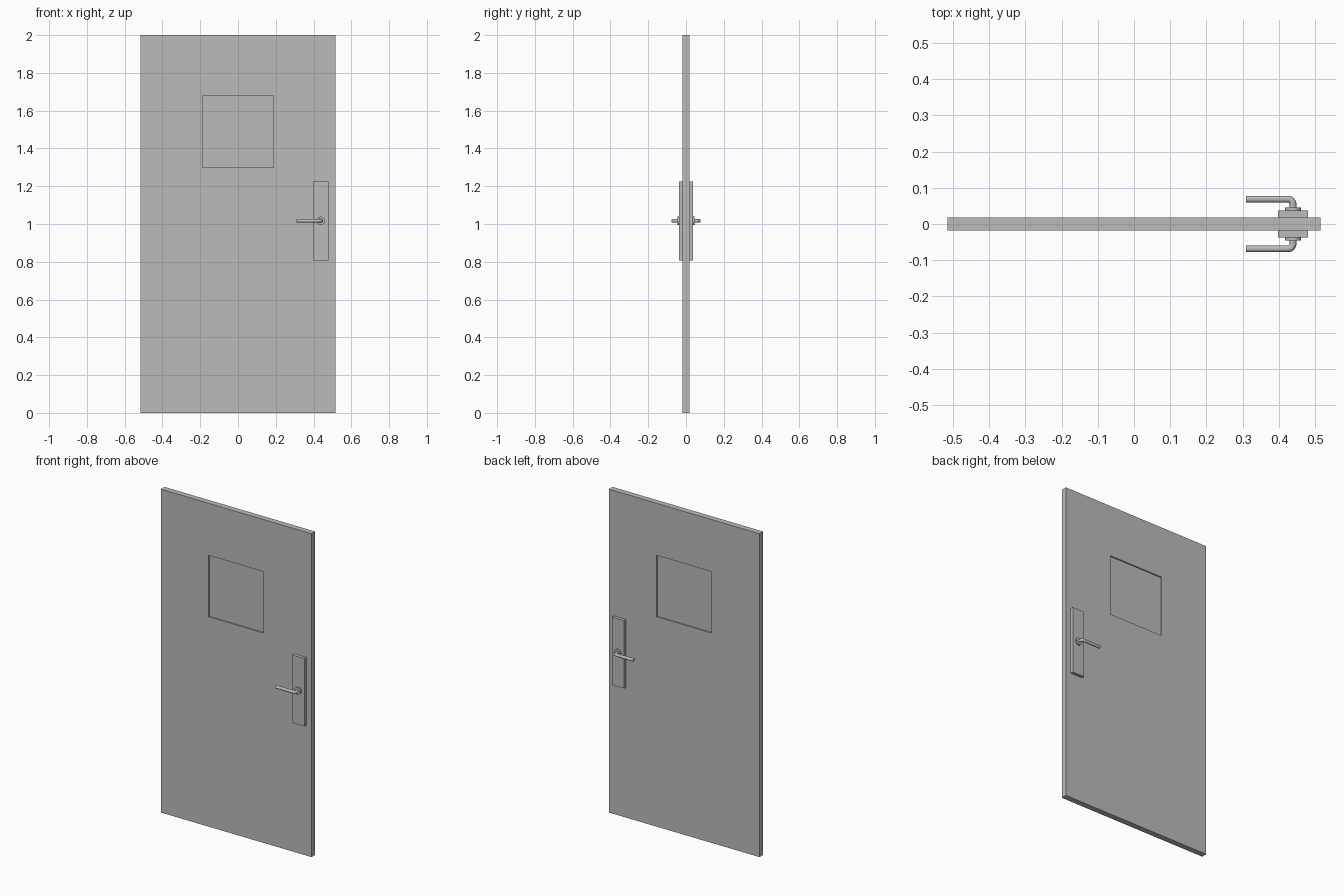
import bpy, bmesh
from math import sin, cos, pi, radians
from mathutils import Vector, Matrix

old = bpy.data.objects.get("Cube")
if old:
    bpy.data.objects.remove(old, do_unlink=True)

GREY = (0.5, 0.5, 0.5, 1)
grey = bpy.data.materials.new("plain grey")
grey.use_nodes = True
grey.diffuse_color = GREY
grey.node_tree.nodes["Principled BSDF"].inputs["Base Color"].default_value = GREY

HALF_W, HALF_T, HEIGHT = 0.515, 0.018, 2.0
WIN_X, WIN_LOW, WIN_HIGH, WIN_DEPTH = 0.188, 1.298, 1.678, 0.008
PLATE_X, PLATE_Z, PLATE_OUT = 0.439, 1.016, 0.037
LEVER_Z, LEVER_R, LEVER_Y, LEVER_END = 1.017, 0.0095, 0.0685, 0.309


def finish(bm, name):
    mesh = bpy.data.meshes.new(name)
    bmesh.ops.recalc_face_normals(bm, faces=bm.faces[:])
    bm.to_mesh(mesh)
    bm.free()
    obj = bpy.data.objects.new(name, mesh)
    bpy.context.collection.objects.link(obj)
    mesh.materials.append(grey)
    return obj


def box(size, centre):
    bm = bmesh.new()
    bmesh.ops.create_cube(bm, size=1, matrix=Matrix.Translation(centre) @ Matrix.Diagonal((*size, 1)))
    return bm


def smooth(obj):
    bpy.ops.object.select_all(action='DESELECT')
    obj.select_set(True)
    bpy.context.view_layer.objects.active = obj
    bpy.ops.object.shade_smooth_by_angle(angle=radians(35))


# Door slab with a shallow window recess on both faces
bm = box((2 * HALF_W, 2 * HALF_T, HEIGHT), (0, 0, HEIGHT / 2))
for point, normal in (((-WIN_X, 0, 0), (1, 0, 0)), ((WIN_X, 0, 0), (1, 0, 0)),
                      ((0, 0, WIN_LOW), (0, 0, 1)), ((0, 0, WIN_HIGH), (0, 0, 1))):
    bmesh.ops.bisect_plane(bm, geom=bm.verts[:] + bm.edges[:] + bm.faces[:],
                           plane_co=point, plane_no=normal)
bm.normal_update()
panes = []
for f in bm.faces:
    c = f.calc_center_median()
    if abs(f.normal.y) > 0.9 and abs(c.x) < WIN_X and WIN_LOW < c.z < WIN_HIGH:
        panes.append(f)
for f in panes:
    inward = -f.normal.copy() * WIN_DEPTH
    pane = bmesh.ops.extrude_face_region(bm, geom=[f])["geom"]
    bmesh.ops.translate(bm, vec=inward, verts=[v for v in pane if isinstance(v, bmesh.types.BMVert)])
    if f.is_valid:
        bmesh.ops.delete(bm, geom=[f], context='FACES_ONLY')
finish(bm, "door_slab")

# Handle set, repeated on the front and back
for side, label in ((-1, "front"), (1, "back")):
    depth = PLATE_OUT - HALF_T
    finish(box((0.082, depth, 0.42), (PLATE_X, side * (HALF_T + depth / 2), PLATE_Z)),
           label + "_lock_plate")

    # Round collar around the spindle
    bm = bmesh.new()
    spot = Matrix.Translation((PLATE_X, side * 0.0405, LEVER_Z)) @ Matrix.Rotation(pi / 2, 4, 'X')
    bmesh.ops.create_cone(bm, cap_ends=True, segments=32, radius1=0.022, radius2=0.022,
                          depth=0.01, matrix=spot)
    smooth(finish(bm, label + "_collar"))

    # Bent lever: rings swept out of the collar, round a quarter bend, then along the door
    bend = 0.014
    path = [(PLATE_X, PLATE_OUT, 0)]
    for i in range(9):
        a = i / 8 * pi / 2
        path.append((PLATE_X - bend * (1 - cos(a)), LEVER_Y - bend * (1 - sin(a)), a))
    path.append((LEVER_END, LEVER_Y, pi / 2))
    bm = bmesh.new()
    rings = []
    for x, y, turn in path:
        across = Vector((cos(turn), side * sin(turn), 0)) * LEVER_R
        centre = Vector((x, side * y, LEVER_Z))
        ring = []
        for k in range(20):
            t = 2 * pi * k / 20
            ring.append(bm.verts.new(centre + across * cos(t) + Vector((0, 0, LEVER_R * sin(t)))))
        rings.append(ring)
    for a, b in zip(rings, rings[1:]):
        for k in range(20):
            n = (k + 1) % 20
            bm.faces.new((a[k], a[n], b[n], b[k]))
    bm.faces.new(rings[0])
    bm.faces.new(rings[-1])
    smooth(finish(bm, label + "_lever"))
